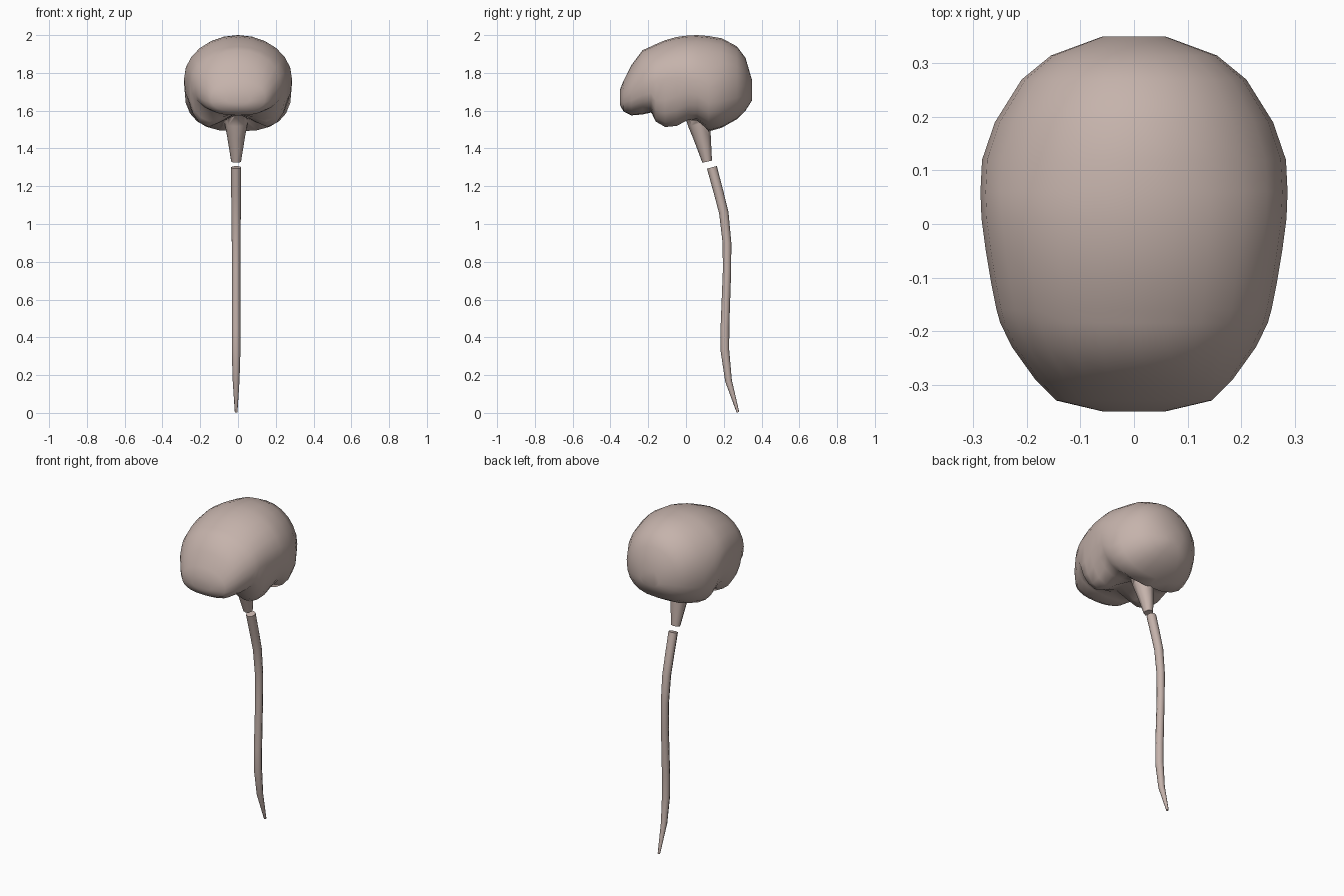
import bpy, bmesh, math
from mathutils import Vector

if "Cube" in bpy.data.objects:
    bpy.data.objects.remove(bpy.data.objects["Cube"])

tissue = bpy.data.materials.new("tissue")
tissue.diffuse_color = (0.56, 0.45, 0.41, 1)
tissue.use_nodes = True
tissue.node_tree.nodes["Principled BSDF"].inputs["Base Color"].default_value = tissue.diffuse_color


def loft(name, rings):
    """Skin a list of point rings and cap both ends."""
    bm = bmesh.new()
    loops = [[bm.verts.new(p) for p in ring] for ring in rings]
    n = len(loops[0])
    for a, b in zip(loops, loops[1:]):
        for i in range(n):
            j = (i + 1) % n
            bm.faces.new((a[i], a[j], b[j], b[i]))
    bm.faces.new(loops[0])
    bm.faces.new(loops[-1])
    bmesh.ops.recalc_face_normals(bm, faces=bm.faces)
    mesh = bpy.data.meshes.new(name)
    bm.to_mesh(mesh)
    bm.free()
    mesh.materials.append(tissue)
    ob = bpy.data.objects.new(name, mesh)
    bpy.context.collection.objects.link(ob)
    return ob


def brain_ring(y, hw, top, bottom, lobe=0, n=24):
    """Rounded cross-section, squarer below; lobe pulls a bulge down on each side."""
    mid, pts = 0.46 * top + 0.54 * bottom, []
    for i in range(n):
        a = 2 * math.pi * i / n
        c, s = math.cos(a), math.sin(a)
        e = 2 / 2.0 if s > 0 else 2 / 2.6
        h = top - mid if s > 0 else mid - bottom
        x = hw * math.copysign(abs(c) ** e, c)
        z = mid + h * math.copysign(abs(s) ** e, s)
        if s < -0.1:
            z -= lobe * math.exp(-((abs(x) - 0.175) / 0.095) ** 4)
        pts.append((x, y, z))
    return pts


def tube(name, path, n=8):
    """Tapered tube along (y, z, radius) stations, rings square to the path."""
    rings = []
    for k, (y, z, r) in enumerate(path):
        p, q = path[max(k - 1, 0)], path[min(k + 1, len(path) - 1)]
        d = Vector((0, q[0] - p[0], q[1] - p[1])).normalized()
        side = Vector((1, 0, 0))
        up = d.cross(side)
        rings.append([Vector((-0.01, y, z)) + r * (
            math.cos(2 * math.pi * i / n) * side + math.sin(2 * math.pi * i / n) * up)
            for i in range(n)])
    return loft(name, rings)


def smooth(ob, angle):
    bpy.ops.object.select_all(action='DESELECT')
    ob.select_set(True)
    bpy.context.view_layer.objects.active = ob
    bpy.ops.object.shade_smooth_by_angle(angle=math.radians(angle))


# Cerebrum, temporal lobes and cerebellum: y, half width, top, bottom, lobe depth
brain = loft("brain", [brain_ring(*s) for s in [
    (-0.35, 0.06, 1.71, 1.63), (-0.33, 0.145, 1.76, 1.595),
    (-0.29, 0.185, 1.84, 1.575), (-0.23, 0.228, 1.92, 1.58),
    (-0.185, 0.25, 1.94, 1.59), (-0.16, 0.257, 1.952, 1.595, 0.07),
    (-0.11, 0.267, 1.973, 1.595, 0.1), (-0.05, 0.277, 1.99, 1.59, 0.09),
    (0.01, 0.285, 1.998, 1.58, 0.05), (0.06, 0.287, 2.0, 1.555, 0.02),
    (0.12, 0.284, 1.995, 1.49), (0.19, 0.26, 1.983, 1.51),
    (0.27, 0.21, 1.94, 1.555), (0.315, 0.155, 1.88, 1.60),
    (0.35, 0.06, 1.76, 1.655)]])

# Brain stem, fused to the brain
stem = tube("brain_stem", [
    (0.05, 1.62, 0.07), (0.07, 1.53, 0.06), (0.085, 1.46, 0.047), (0.112, 1.33, 0.026)])
mod = brain.modifiers.new("union", 'BOOLEAN')
mod.operation, mod.solver, mod.object = 'UNION', 'EXACT', stem
bpy.context.view_layer.objects.active = brain
bpy.ops.object.modifier_apply(modifier=mod.name)
bpy.data.objects.remove(stem)
smooth(brain, 75)

# Spinal cord
cord = tube("spinal_cord", [
    (0.137, 1.30, 0.027), (0.172, 1.17, 0.026), (0.2, 1.06, 0.025), (0.217, 0.90, 0.023),
    (0.217, 0.75, 0.022), (0.206, 0.45, 0.023), (0.206, 0.33, 0.023),
    (0.225, 0.17, 0.018), (0.275, 0.003, 0.007)])
smooth(cord, 60)
